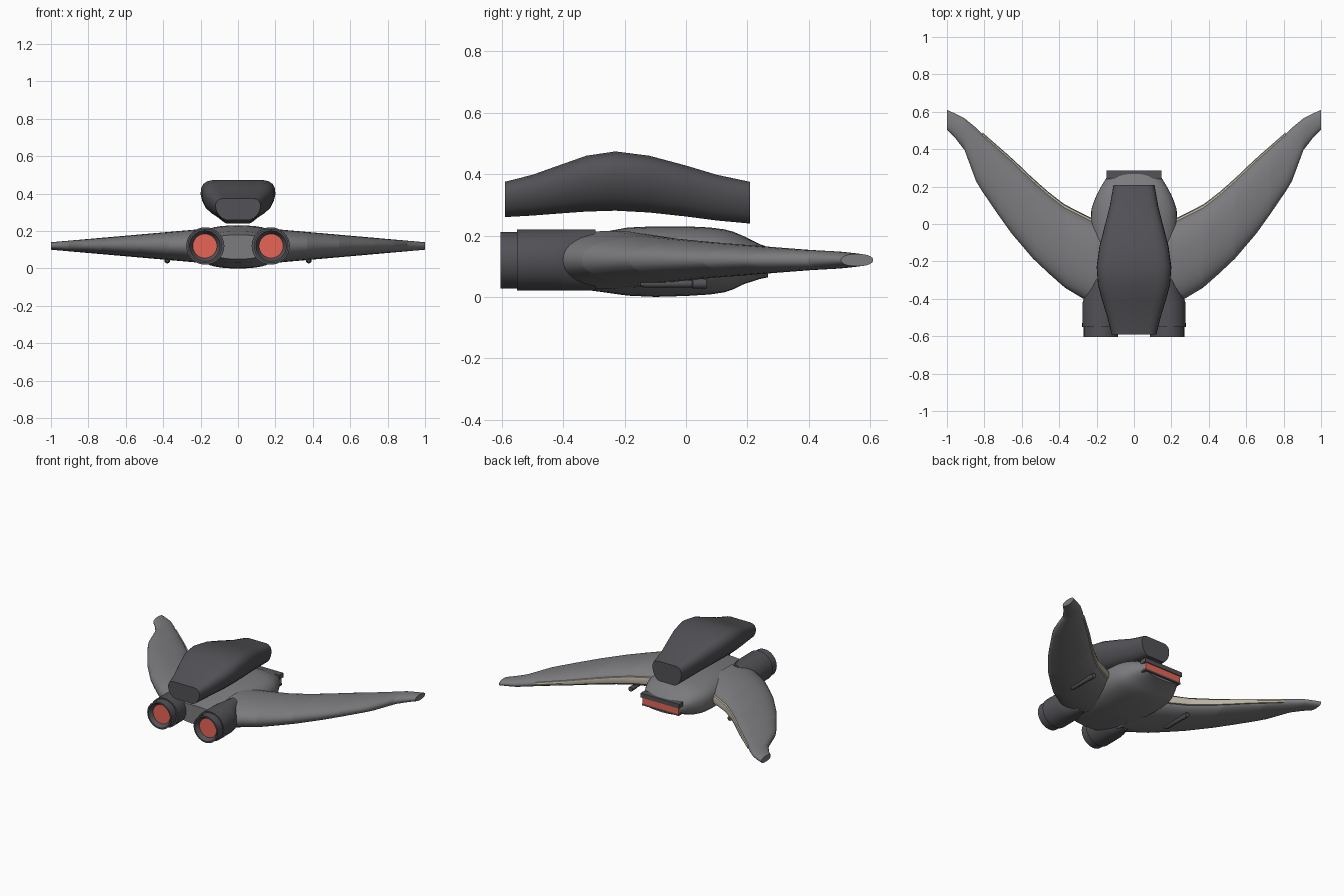
import bpy, bmesh, math
from mathutils import Vector

if "Cube" in bpy.data.objects:
    bpy.data.objects.remove(bpy.data.objects["Cube"])


def material(name, rgb):
    m = bpy.data.materials.new(name)
    m.diffuse_color = (*rgb, 1)
    m.use_nodes = True
    m.node_tree.nodes["Principled BSDF"].inputs["Base Color"].default_value = m.diffuse_color
    return m


GREY = material("hull_grey", (0.2, 0.2, 0.21))
DARK = material("dark_grey", (0.085, 0.085, 0.095))
RED = material("glow_red", (0.8, 0.13, 0.09))
CREAM = material("slat_cream", (0.5, 0.46, 0.37))


def oval(n=32, p=2.0):
    """Unit superellipse points."""
    pts = []
    for i in range(n):
        a = 2 * math.pi * i / n
        c, s = math.cos(a), math.sin(a)
        pts.append((math.copysign(abs(c) ** (2 / p), c),
                    math.copysign(abs(s) ** (2 / p), s)))
    return pts


def loft(name, rings, mat, mirror=False, splits=(), angle=35):
    """Skin a list of equal-sized rings, cap the ends, split panel seams."""
    bm = bmesh.new()
    vs = [[bm.verts.new(p) for p in r] for r in rings]
    n = len(vs[0])
    for a, b in zip(vs, vs[1:]):
        for i in range(n):
            j = (i + 1) % n
            bm.faces.new((a[i], a[j], b[j], b[i]))
    bm.faces.new(vs[0])
    bm.faces.new(vs[-1])
    bmesh.ops.recalc_face_normals(bm, faces=bm.faces[:])
    seams = [bm.edges.get((vs[k][i], vs[k][(i + 1) % n])) for k in splits for i in range(n)]
    if seams:
        bmesh.ops.split_edges(bm, edges=seams)
    me = bpy.data.meshes.new(name)
    bm.to_mesh(me)
    bm.free()
    me.materials.append(mat)
    ob = bpy.data.objects.new(name, me)
    bpy.context.collection.objects.link(ob)
    bpy.ops.object.select_all(action='DESELECT')
    ob.select_set(True)
    bpy.context.view_layer.objects.active = ob
    bpy.ops.object.shade_smooth_by_angle(angle=math.radians(angle))
    if mirror:
        m = ob.modifiers.new("mirror", 'MIRROR')
        m.use_mirror_merge = False
    return ob


def y_ring(y, cx, cz, rx, rz, sec):
    return [(cx + u * rx, y, cz + v * rz) for u, v in sec]


def box(name, x, y0, y1, z0, z1, mat):
    sec = [(-1, -1), (1, -1), (1, 1), (-1, 1)]
    return loft(name, [y_ring(y, 0, (z0 + z1) / 2, x, (z1 - z0) / 2, sec) for y in (y0, y1)], mat)


# Fuselage: y, half width, bottom z, top z
body = [(-.46, .15, .05, .18), (-.38, .175, .03, .198), (-.29, .195, .018, .208),
        (-.19, .208, .004, .226), (-.1, .226, 0, .23), (0, .232, .003, .23),
        (.08, .228, .008, .226), (.125, .213, .015, .22), (.155, .2, .025, .212),
        (.19, .182, .042, .197), (.24, .152, .058, .172), (.268, .138, .064, .162)]
loft("fuselage", [y_ring(y, 0, (a + b) / 2, w, (b - a) / 2, oval(40, 2.6))
                  for y, w, a, b in body], GREY)

# Nose intake: dark rims around a red bar
box("nose_upper_rim", .147, .24, .285, .132, .162, DARK)
box("nose_lower_rim", .14, .24, .28, .078, .09, DARK)
box("nose_red_bar", .137, .24, .28, .09, .132, RED)

# Wings: x, leading edge y, trailing edge y
wing = [(.14, -.02, -.46), (.22, .02, -.43), (.37, .095, -.34), (.455, .16, -.265),
        (.54, .235, -.185), (.655, .345, -.05), (.73, .41, .055), (.815, .485, .18),
        (.845, .515, .23), (.906, .565, .395), (.96, .592, .465), (1, .61, .505)]


def half_thickness(x):
    return .09 - (x - .2) * .0875


loft("wings", [[(x, (le + te) / 2 + u * (le - te) / 2, .12 + v * half_thickness(x))
                for u, v in oval(32, 2.2)] for x, le, te in wing],
     GREY, True, (2, 4, 6, 9))


def leading_edge(x):
    for (x0, a, _), (x1, b, _) in zip(wing, wing[1:]):
        if x0 <= x <= x1:
            return a + (b - a) * (x - x0) / (x1 - x0)


# Leading edge slats
slat = []
for i in range(15):
    x = .2 + .61 * i / 14
    y, h = leading_edge(x), .36 * half_thickness(x)
    slat.append([(x, y - .035, .12 - h), (x, y + .003, .12 - h * .8), (x, y + .009, .12),
                 (x, y + .003, .12 + h * .8), (x, y - .035, .12 + h)])
loft("leading_edge_slats", slat, CREAM, True, range(1, 14))

# Engines: housing flattened in width towards the front
housing = [(-.55, .175, .102), (-.42, .175, .1), (-.38, .175, .088), (-.295, .175, .052)]
loft("engine_housings", [y_ring(y, cx, .12, r, .1, oval(32)) for y, cx, r in housing], DARK, True)

# Nozzles: outer ring with a recessed throat
nozzle = [(-.54, .092), (-.605, .092), (-.605, .082), (-.575, .064)]
loft("engine_nozzles", [y_ring(y, .177, .12, r, r, oval(32)) for y, r in nozzle], DARK, True)
loft("engine_glow", [y_ring(y, .177, .12, .0645, .0645, oval(32)) for y in (-.57, -.58)], RED, True)

# Canopy pod above the hull: y, half width, bottom z, top z
half = [(.55, 0), (.72, .08), (.86, .22), (.96, .42), (1, .6), (.99, .75),
        (.93, .88), (.82, .96), (.64, 1)]
sec = half + [(-u, v) for u, v in reversed(half)]
pod = [(-.59, .12, .26, .375), (-.5, .142, .265, .398), (-.41, .17, .272, .43),
       (-.325, .193, .278, .46), (-.23, .2, .281, .474), (-.12, .185, .275, .46),
       (0, .154, .262, .428), (.1, .129, .249, .398), (.208, .11, .239, .375)]
loft("canopy_pod", [y_ring(y, 0, a, w, b - a, sec) for y, w, a, b in pod], DARK)

# Guns slung under the wings, with short pylons
gun = [(-.148, .008), (-.135, .013), (.02, .013), (.022, .016), (.066, .016)]
loft("wing_guns", [y_ring(y, .378, .043, r, r, oval(16)) for y, r in gun], DARK, True)
loft("gun_pylons", [[(.378 + u * .007, v, z) for u, v in
                     ((-1, -.1), (1, -.1), (1, .03), (-1, .03))] for z in (.045, .1)], DARK, True)
